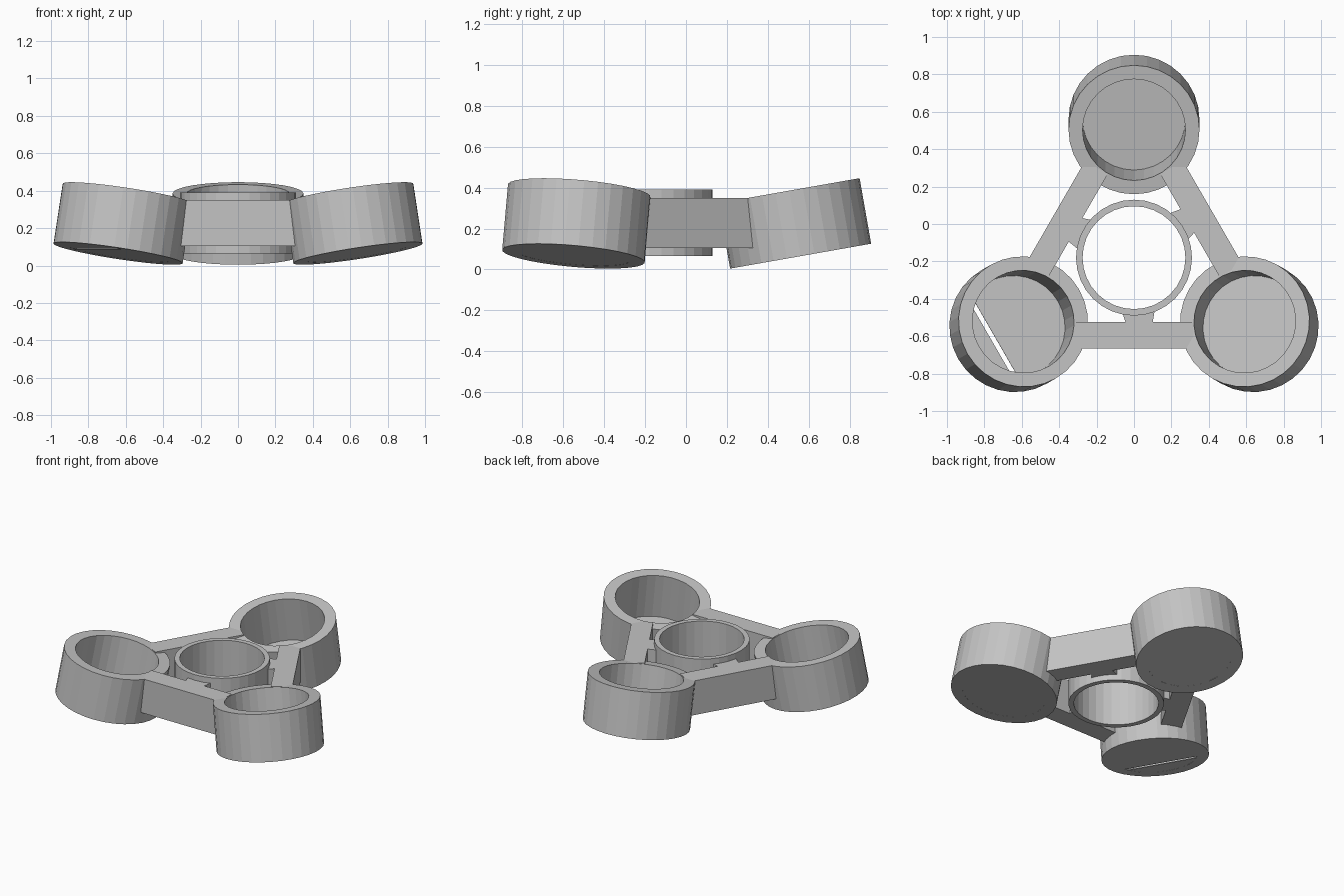
import bpy, bmesh, math
from mathutils import Matrix, Vector

if "Cube" in bpy.data.objects:
    bpy.data.objects.remove(bpy.data.objects["Cube"], do_unlink=True)

grey = bpy.data.materials.new("plain grey")
grey.use_nodes = True
grey.diffuse_color = (0.55, 0.55, 0.55, 1)
grey.node_tree.nodes["Principled BSDF"].inputs["Base Color"].default_value = (0.55, 0.55, 0.55, 1)

SIDES = 32
HUB = Matrix.Translation((0, -0.18, 0))
TILT = math.radians(10)


def add(name, bm, matrix):
    """Turn a bmesh into a named, coloured object."""
    bmesh.ops.recalc_face_normals(bm, faces=bm.faces)
    mesh = bpy.data.meshes.new(name)
    bm.to_mesh(mesh)
    bm.free()
    mesh.materials.append(grey)
    obj = bpy.data.objects.new(name, mesh)
    obj.matrix_world = matrix
    bpy.context.collection.objects.link(obj)
    return obj


def tube(name, outer, inner, height, matrix):
    """Ring with a rectangular section, centred on its origin."""
    bm = bmesh.new()
    loops = []
    for r, z in ((outer, -1), (outer, 1), (inner, 1), (inner, -1)):
        ring = bmesh.ops.create_circle(bm, segments=SIDES, radius=r)["verts"]
        for v in ring:
            v.co.z = z * height / 2
        loops.append(ring)
    for a, b in zip(loops, loops[1:] + loops[:1]):
        for i in range(SIDES):
            j = (i + 1) % SIDES
            bm.faces.new((a[i], a[j], b[j], b[i]))
    return add(name, bm, matrix)


def floor_disc(name, radius, matrix, slit=None):
    """Thin cup floor, optionally split by a narrow slit."""
    bm = bmesh.new()
    bmesh.ops.create_circle(bm, segments=SIDES, radius=radius, cap_ends=True)
    if slit:
        for x in slit:
            bmesh.ops.bisect_plane(bm, geom=bm.verts[:] + bm.edges[:] + bm.faces[:],
                                   plane_co=(x, 0, 0), plane_no=(1, 0, 0))
        strip = [f for f in bm.faces if slit[0] < f.calc_center_median().x < slit[1]]
        bmesh.ops.delete(bm, geom=strip, context="FACES")
    obj = add(name, bm, matrix)
    thick = obj.modifiers.new("thickness", "SOLIDIFY")
    thick.thickness = 0.004
    thick.offset = 0
    return obj


def prism(name, outline, z0, z1, matrix):
    """Extrude a flat outline between two heights."""
    bm = bmesh.new()
    face = bm.faces.new([bm.verts.new((x, y, z0)) for x, y in outline])
    top = bmesh.ops.extrude_face_region(bm, geom=[face])["geom"]
    bmesh.ops.translate(bm, vec=Vector((0, 0, z1 - z0)),
                        verts=[v for v in top if isinstance(v, bmesh.types.BMVert)])
    return add(name, bm, matrix)


# Central bearing ring
tube("hub_ring", 0.31, 0.275, 0.325, HUB @ Matrix.Translation((0, 0, 0.2275)))

for i, side in enumerate(("back", "right", "left")):
    # Cup leaning outward, with its thin floor
    cup = (HUB @ Matrix.Rotation(math.radians(90 + 120 * i), 4, "Z")
           @ Matrix.Translation((0.712, 0, 0.225)) @ Matrix.Rotation(-TILT, 4, "Y"))
    tube(side + "_cup", 0.35, 0.275, 0.325, cup)
    floor_disc(side + "_cup_floor", 0.276, cup @ Matrix.Translation((0, 0, -0.16)),
               (0.118, 0.143) if side == "right" else None)

    # Straight bar between neighbouring cups and the tab that holds the hub
    turn = HUB @ Matrix.Rotation(math.radians(120 * i), 4, "Z")
    bar = [(-0.318, -0.485), (0.318, -0.485), (0.318, -0.345), (-0.318, -0.345)]
    prism("bar_%d" % (i + 1), bar, 0.105, 0.35, turn)
    tab = [(-0.045, -0.346), (0.1, -0.346), (0.11, -0.285), (-0.06, -0.3)]
    prism("hub_tab_%d" % (i + 1), tab, 0.105, 0.35, turn)
